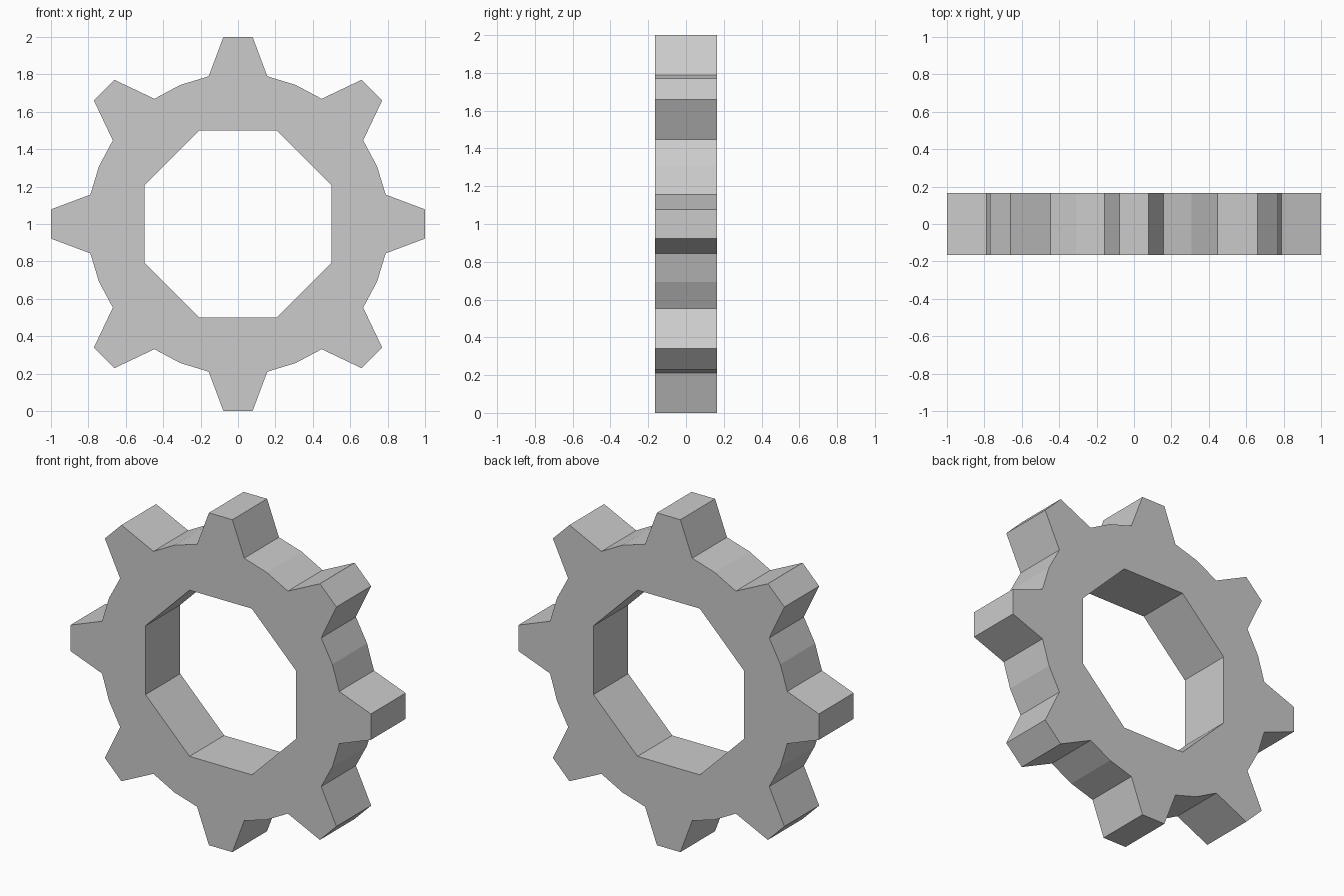
import bpy, bmesh
from math import sin, cos, radians, hypot, degrees, atan2

if "Cube" in bpy.data.objects:
    bpy.data.objects.remove(bpy.data.objects["Cube"])

HALF_DEPTH = 0.165
ROOT_R = 0.805                           # radius between the teeth
HOLE_R = 0.5 / cos(radians(22.5))        # octagonal hole, 0.5 to each flat
TIP_HALF = 0.078

bm = bmesh.new()


def point(radius, angle):
    a = radians(angle)
    return bm.verts.new((radius * sin(a), -HALF_DEPTH, 1 + radius * cos(a)))


# Front face: eight sectors, each with a rim section and one tooth
for k in range(8):
    mid = 45 * k
    tip = 1.0 if k % 2 == 0 else 1.012
    tip_r, tip_a = hypot(tip, TIP_HALF), degrees(atan2(TIP_HALF, tip))
    hole_l, hole_r = point(HOLE_R, mid - 22.5), point(HOLE_R, mid + 22.5)
    valley_l, valley_r = point(ROOT_R, mid - 22.5), point(ROOT_R, mid + 22.5)
    base_l, base_r = point(ROOT_R, mid - 11.25), point(ROOT_R, mid + 11.25)
    tip_l, tip_r_v = point(tip_r, mid - tip_a), point(tip_r, mid + tip_a)
    bm.faces.new((hole_l, hole_r, valley_r, base_r, base_l, valley_l))
    bm.faces.new((base_l, base_r, tip_r_v, tip_l))
bmesh.ops.remove_doubles(bm, verts=bm.verts[:], dist=1e-4)

# Extrude to full thickness, keeping the front face
front = bm.faces[:]
ext = bmesh.ops.extrude_face_region(bm, geom=front, use_keep_orig=True)
moved = [g for g in ext["geom"] if isinstance(g, bmesh.types.BMVert)]
bmesh.ops.translate(bm, verts=moved, vec=(0, 2 * HALF_DEPTH, 0))
bmesh.ops.recalc_face_normals(bm, faces=bm.faces[:])

mesh = bpy.data.meshes.new("gear_wheel")
bm.to_mesh(mesh)
bm.free()
gear = bpy.data.objects.new("gear_wheel", mesh)
bpy.context.collection.objects.link(gear)
